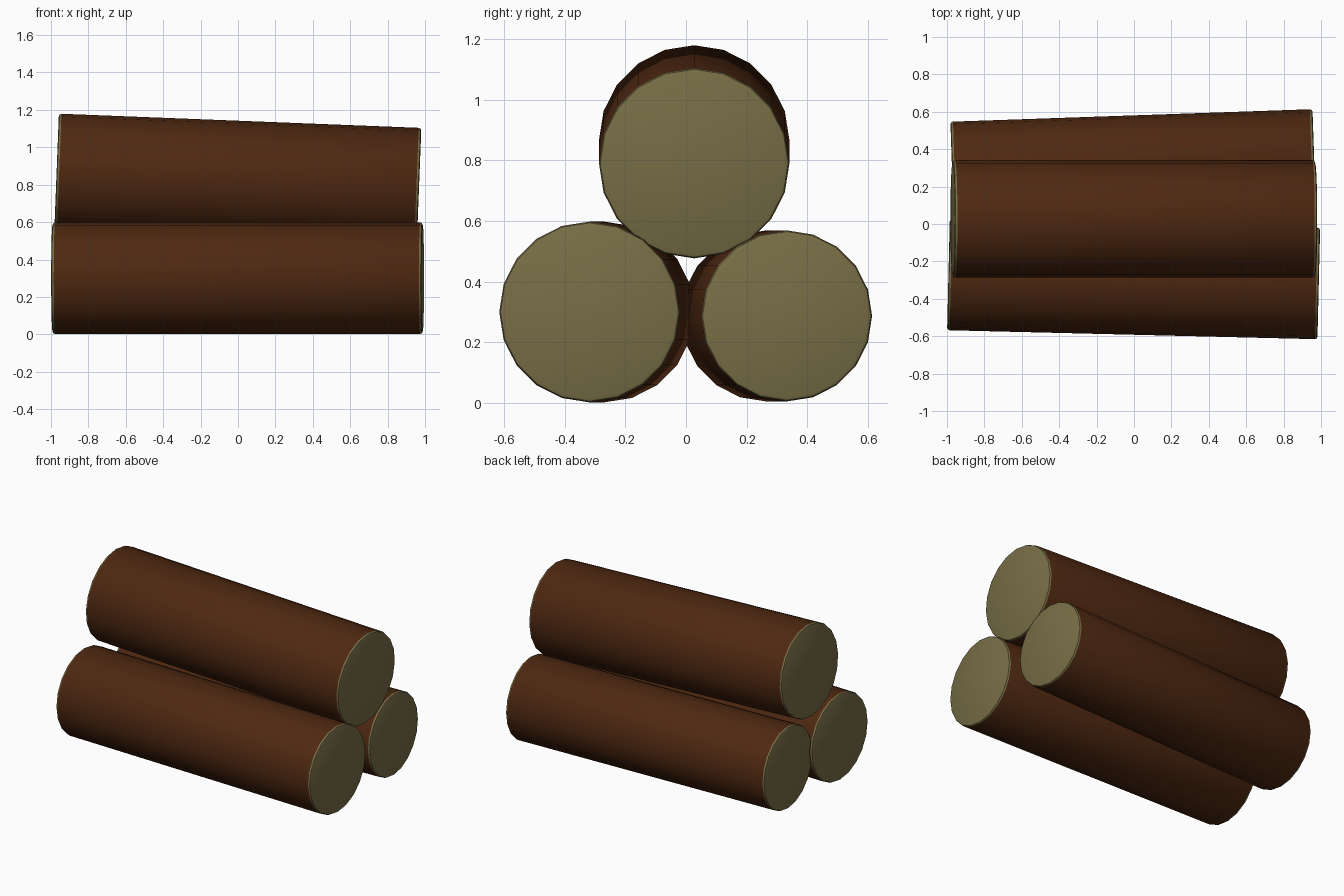
import bpy, bmesh, math
from mathutils import Vector

cube = bpy.data.objects.get("Cube")
if cube:
    bpy.data.objects.remove(cube, do_unlink=True)


def make_material(name, colour):
    mat = bpy.data.materials.new(name)
    mat.use_nodes = True
    mat.diffuse_color = (*colour, 1)
    bsdf = mat.node_tree.nodes["Principled BSDF"]
    bsdf.inputs["Base Color"].default_value = (*colour, 1)
    bsdf.inputs["Roughness"].default_value = 0.9
    return mat


bark = make_material("brown bark", (0.076, 0.021, 0.0056))
cut_wood = make_material("pale cut wood", (0.188, 0.156, 0.061))


def make_log(name, start, end, radius, sides=20, rim=0.014):
    """Log between two end centres, with softened rims and pale cut ends."""
    start, end = Vector(start), Vector(end)
    axis = end - start
    half = axis.length / 2

    bm = bmesh.new()
    bmesh.ops.create_cone(bm, cap_ends=True, segments=sides, radius1=radius,
                          radius2=radius, depth=2 * half)
    rims = [e for e in bm.edges
            if abs(e.verts[0].co.z - e.verts[1].co.z) < 0.001]
    bmesh.ops.bevel(bm, geom=rims, offset=rim, segments=2, profile=0.5,
                    affect='EDGES')
    # Rims and caps are pale, the long sides are bark
    for f in bm.faces:
        f.material_index = int(abs(f.calc_center_median().z) > half - rim)

    mesh = bpy.data.meshes.new(name)
    bm.to_mesh(mesh)
    bm.free()
    mesh.materials.append(bark)
    mesh.materials.append(cut_wood)

    log = bpy.data.objects.new(name, mesh)
    bpy.context.collection.objects.link(log)
    log.location = (start + end) / 2
    log.rotation_euler = axis.to_track_quat('Z', 'Y').to_euler()

    bpy.ops.object.select_all(action='DESELECT')
    log.select_set(True)
    bpy.context.view_layer.objects.active = log
    bpy.ops.object.shade_smooth_by_angle(angle=math.radians(40))
    return log


# Two logs side by side on the ground, one resting on top
make_log("front_log", (-0.992, -0.27, 0.3), (0.988, -0.318, 0.3), 0.298)
make_log("back_log", (-0.972, 0.265, 0.287), (0.964, 0.332, 0.287), 0.282)
make_log("top_log", (-0.970, 0.027, 0.866), (0.968, 0.027, 0.79), 0.314)
